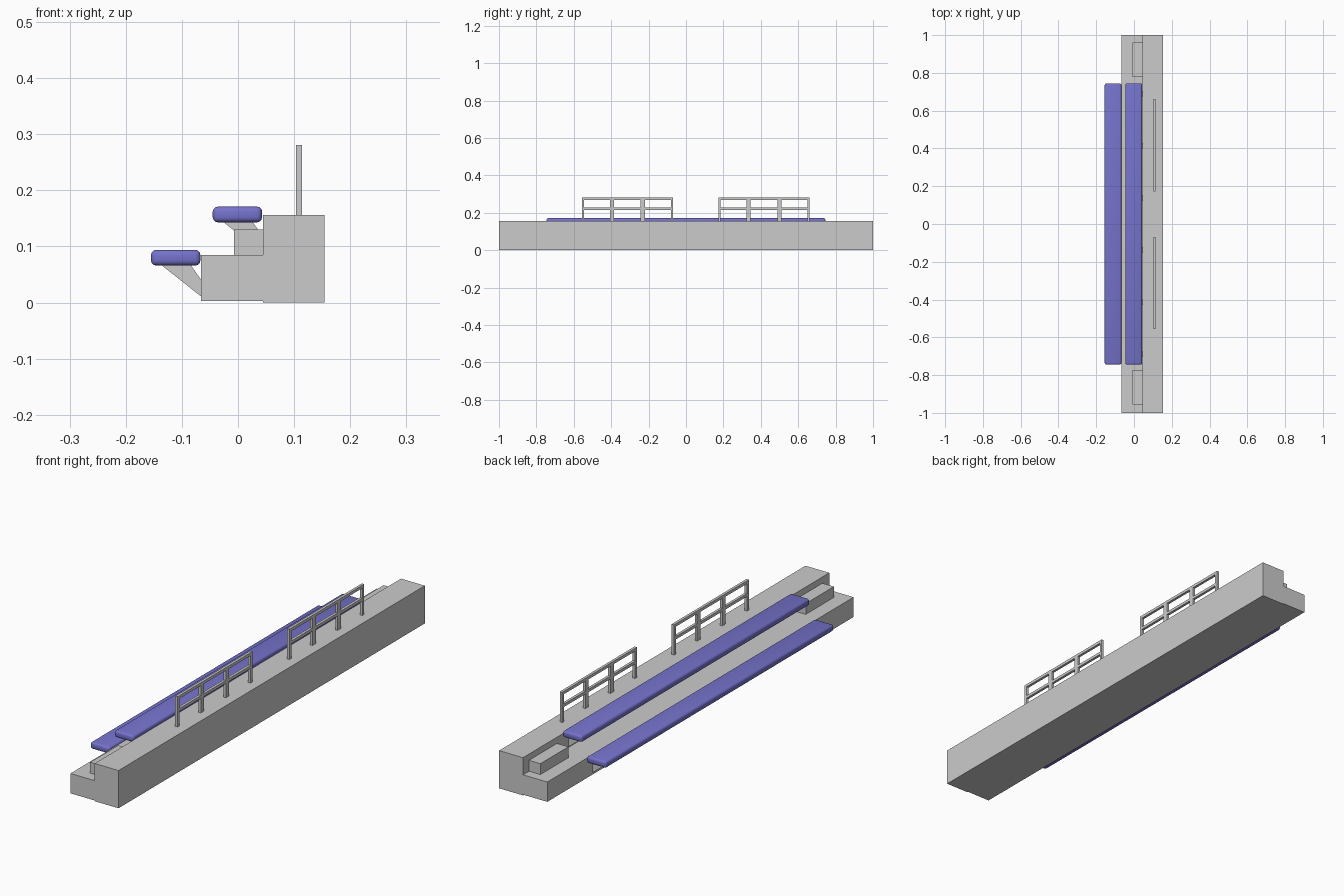
import bpy, bmesh

if "Cube" in bpy.data.objects:
    bpy.data.objects.remove(bpy.data.objects["Cube"])

blue = bpy.data.materials.new("seat_blue")
blue.diffuse_color = (0.18, 0.17, 0.6, 1)
blue.use_nodes = True
blue.node_tree.nodes["Principled BSDF"].inputs["Base Color"].default_value = blue.diffuse_color


def finish(name, bm):
    bmesh.ops.recalc_face_normals(bm, faces=bm.faces)
    me = bpy.data.meshes.new(name)
    bm.to_mesh(me)
    bm.free()
    ob = bpy.data.objects.new(name, me)
    bpy.context.collection.objects.link(ob)
    return ob


def add_box(bm, x, y, z):
    """Box from (min, max) ranges on each axis."""
    verts = bmesh.ops.create_cube(bm, size=1)["verts"]
    for v in verts:
        for i, (a, b) in enumerate((x, y, z)):
            v.co[i] = (a + b) / 2 + v.co[i] * (b - a)


def add_extrusion(bm, profile, y0, y1):
    """Extrude an (x, z) profile along y."""
    face = bm.faces.new([bm.verts.new((x, y0, z)) for x, z in profile])
    ext = bmesh.ops.extrude_face_region(bm, geom=[face])["geom"]
    moved = [g for g in ext if isinstance(g, bmesh.types.BMVert)]
    bmesh.ops.translate(bm, verts=moved, vec=(0, y1 - y0, 0))


# Two-level stand base
bm = bmesh.new()
add_extrusion(bm, [(-0.066, 0.003), (0.045, 0.003), (0.045, 0), (0.154, 0),
                   (0.154, 0.156), (0.045, 0.156), (0.045, 0.085),
                   (-0.066, 0.085)], -1, 1)
finish("stand_base", bm)

# Half-height steps at both ends
for name, y in (("front_step", (-0.955, -0.772)), ("back_step", (0.778, 0.961))):
    bm = bmesh.new()
    add_box(bm, (-0.007, 0.045), y, (0.085, 0.13))
    finish(name, bm)

# Benches with their brackets, the upper row a shifted copy of the lower
bracket = [(-0.138, 0.068), (-0.085, 0.068), (-0.066, 0.041), (-0.066, 0.011)]
for row, dx, dz in (("lower", 0, 0), ("upper", 0.11, 0.077)):
    bm = bmesh.new()
    add_box(bm, (-0.155 + dx, -0.067 + dx), (-0.745, 0.745),
            (0.066 + dz, 0.094 + dz))
    bmesh.ops.bevel(bm, geom=bm.edges[:], offset=0.009, segments=3,
                    profile=0.5, affect='EDGES')
    seat = finish(row + "_seat", bm)
    seat.data.materials.append(blue)
    bpy.context.view_layer.objects.active = seat
    seat.select_set(True)
    bpy.ops.object.shade_smooth_by_angle()
    seat.select_set(False)

    bm = bmesh.new()
    for i in range(6):
        y = -0.69 + i * 0.276
        add_extrusion(bm, [(x + dx, z + dz) for x, z in bracket],
                      y - 0.015, y + 0.015)
    finish(row + "_seat_brackets", bm)

# Guard rails: four posts, a mid rail and a top rail each
for name, c in (("front_guard_rail", -0.313), ("back_guard_rail", 0.417)):
    bm = bmesh.new()
    x = (0.103, 0.114)
    for off, w in ((-0.238, 0.006), (-0.082, 0.011), (0.082, 0.011), (0.238, 0.006)):
        add_box(bm, x, (c + off - w, c + off + w), (0.154, 0.275))
    for z in (0.222, 0.275):
        add_box(bm, x, (c - 0.244, c + 0.244), (z - 0.006, z + 0.006))
    finish(name, bm)
